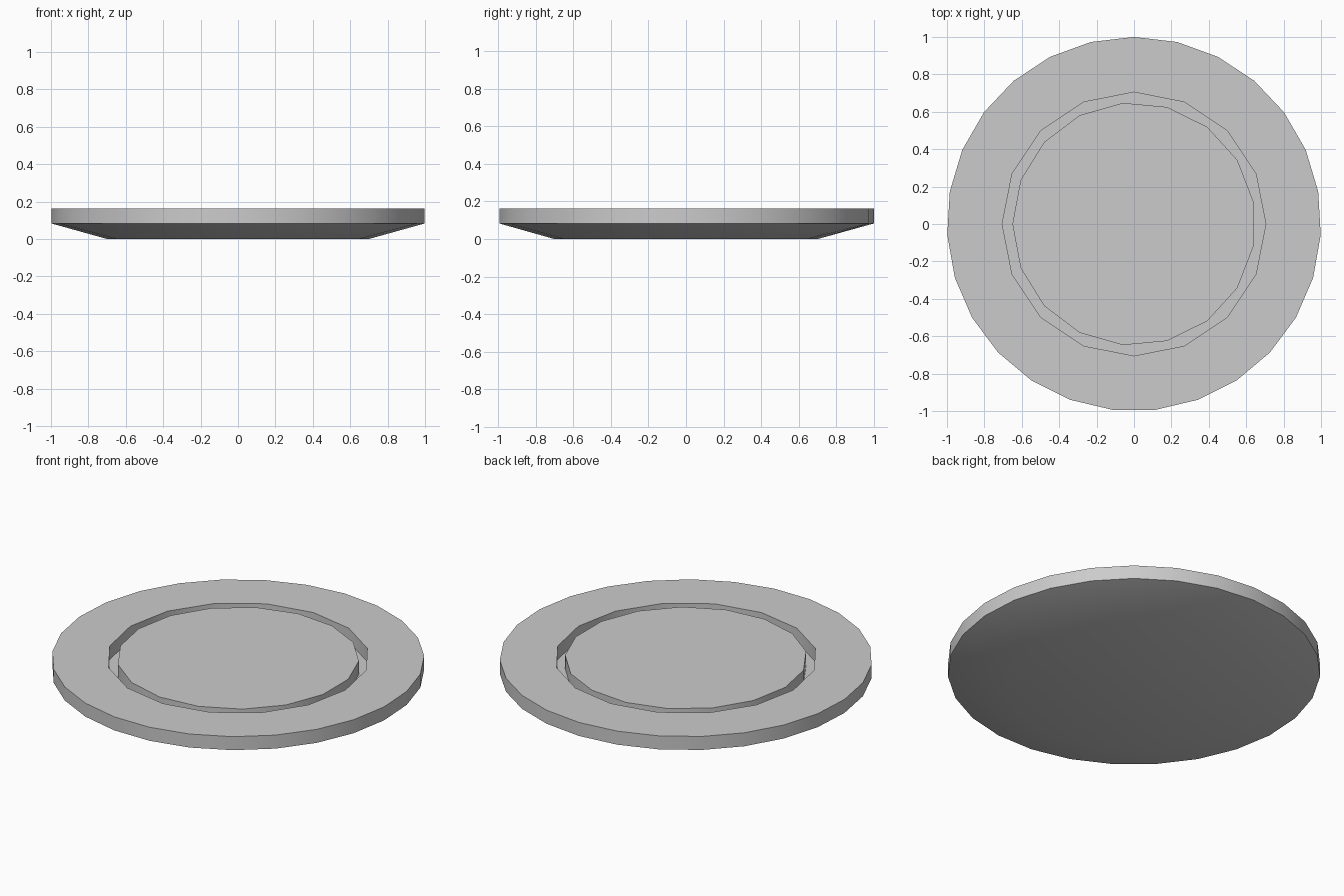
import bpy
import bmesh
from math import cos, sin, pi

default_cube = bpy.data.objects.get("Cube")
if default_cube:
    bpy.data.objects.remove(default_cube, do_unlink=True)

# One plain grey finish
grey = bpy.data.materials.new("plain_grey")
grey.use_nodes = True
colour = (0.6, 0.6, 0.6, 1)
grey.diffuse_color = colour
grey.node_tree.nodes["Principled BSDF"].inputs["Base Color"].default_value = colour

BASE_Z, RIM_Z, TOP_Z = 0.0, 0.083, 0.163


def ring(bm, radius, z, sides, start):
    """Closed loop of edges."""
    angles = [start + 2 * pi * i / sides for i in range(sides)]
    verts = [bm.verts.new((radius * cos(a), radius * sin(a), z)) for a in angles]
    return [bm.edges.new((verts[i - 1], verts[i])) for i in range(sides)]


def loop_verts(edges):
    return [e.verts[1] for e in edges]


# Disc with a bevelled underside and a ring groove in its top
bm = bmesh.new()
rings = [
    ring(bm, 0.70, BASE_Z, 16, 0),
    ring(bm, 1.0, RIM_Z, 27, pi / 2),
    ring(bm, 1.0, TOP_Z, 27, pi / 2),
    ring(bm, 0.705, TOP_Z, 16, 0),
    ring(bm, 0.705, RIM_Z, 16, 0),
    ring(bm, 0.65, RIM_Z, 17, pi),
    ring(bm, 0.65, TOP_Z, 17, pi),
]
for lower, upper in zip(rings, rings[1:]):
    bmesh.ops.bridge_loops(bm, edges=lower + upper)
bm.faces.new(loop_verts(rings[0]))
bm.faces.new(loop_verts(rings[-1]))
bmesh.ops.recalc_face_normals(bm, faces=bm.faces)

mesh = bpy.data.meshes.new("grooved_disc")
bm.to_mesh(mesh)
bm.free()
mesh.materials.append(grey)
disc = bpy.data.objects.new("grooved_disc", mesh)
bpy.context.collection.objects.link(disc)

# Smooth walls with crisp rims
bpy.ops.object.select_all(action="DESELECT")
disc.select_set(True)
bpy.context.view_layer.objects.active = disc
bpy.ops.object.shade_smooth_by_angle(angle=pi / 6)
